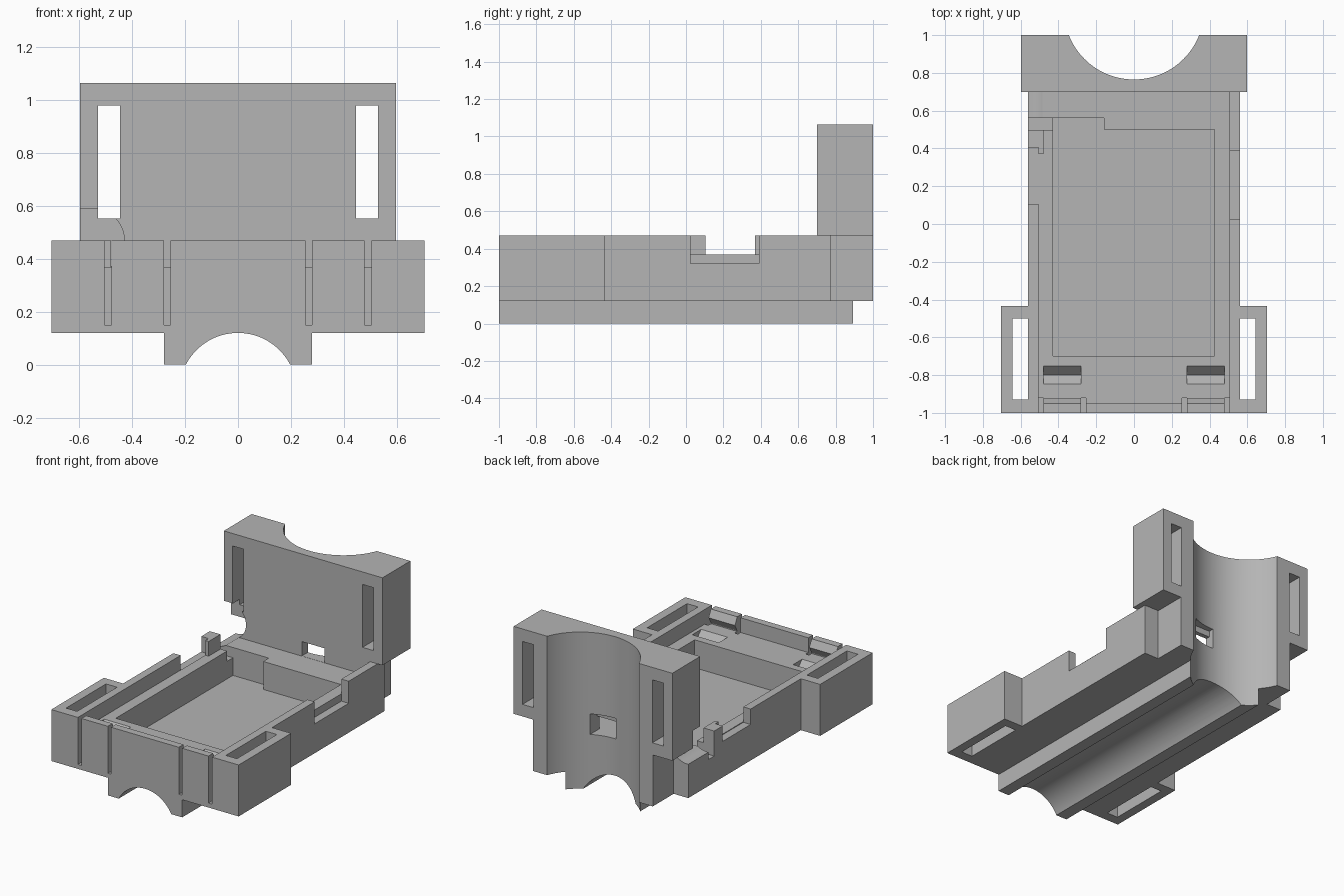
import bpy, bmesh, math
from mathutils import Matrix, Vector

old = bpy.data.objects.get("Cube")
if old:
    bpy.data.objects.remove(old, do_unlink=True)

grey = bpy.data.materials.new("plain_grey")
grey.use_nodes = True
grey.diffuse_color = (0.46, 0.46, 0.46, 1)
grey.node_tree.nodes["Principled BSDF"].inputs["Base Color"].default_value = (0.46, 0.46, 0.46, 1)


def make(name, bm):
    bmesh.ops.recalc_face_normals(bm, faces=bm.faces)
    mesh = bpy.data.meshes.new(name)
    bm.to_mesh(mesh)
    bm.free()
    mesh.materials.append(grey)
    ob = bpy.data.objects.new(name, mesh)
    bpy.context.collection.objects.link(ob)
    return ob


def box(name, x, y, z):
    """Box from its (min, max) range on each axis."""
    bm = bmesh.new()
    size = Vector((x[1] - x[0], y[1] - y[0], z[1] - z[0]))
    mid = Vector((sum(x), sum(y), sum(z))) / 2
    bmesh.ops.create_cube(bm, size=1, matrix=Matrix.Translation(mid) @ Matrix.Diagonal(size).to_4x4())
    return make(name, bm)


def cylinder(name, centre, radius, length, axis, sides=96):
    bm = bmesh.new()
    turn = Matrix.Rotation(math.pi / 2, 4, "X") if axis == "Y" else Matrix.Identity(4)
    bmesh.ops.create_cone(bm, cap_ends=True, segments=sides, radius1=radius, radius2=radius,
                          depth=length, matrix=Matrix.Translation(centre) @ turn)
    return make(name, bm)


def prism(name, profile, x):
    """Extrude a (y, z) profile along x."""
    bm = bmesh.new()
    face = bm.faces.new([bm.verts.new((x[0], y, z)) for y, z in profile])
    out = bmesh.ops.extrude_face_region(bm, geom=[face], use_keep_orig=True)
    verts = [v for v in out["geom"] if isinstance(v, bmesh.types.BMVert)]
    bmesh.ops.translate(bm, verts=verts, vec=(x[1] - x[0], 0, 0))
    return make(name, bm)


def combine(tool, operation):
    tool.hide_render = True
    mod = case.modifiers.new(tool.name, "BOOLEAN")
    mod.operation, mod.solver, mod.object = operation, "EXACT", tool
    bpy.context.view_layer.objects.active = case
    bpy.ops.object.modifier_apply(modifier=mod.name)
    bpy.data.objects.remove(tool, do_unlink=True)


def add(tool):
    combine(tool, "UNION")


def cut(tool):
    combine(tool, "DIFFERENCE")


def span(side, a, b):
    return tuple(sorted((side * a, side * b)))


# Solid masses: tray, strap flanges, keel and upright mount
case = box("mounting_case", (-.56, .56), (-1, .775), (.12, .47))
add(box("strap_flanges", (-.705, .705), (-1, -.435), (.12, .47)))
add(box("keel", (-.28, .28), (-1, 1), (0, .15)))
add(box("rear_post", (-.45, .45), (.74, 1), (.12, .5)))
add(box("upright_mount", (-.597, .597), (.7, 1), (.47, 1.065)))

# Tube channels under the tray and behind the upright
cut(cylinder("lower_tube", (0, 0, -.102), .222, 3, "Y"))
cut(cylinder("rear_tube", (0, 1.136, .5), .371, 3, "Z", 128))

# Lid seat and main cavity
cut(box("lid_seat", (-.505, .505), (-.95, .7), (.37, .6)))
cut(box("cavity", (-.43, .425), (-.7, .5), (.18, .6)))
cut(box("cavity_corner", (-.43, -.16), (.4, .56), (.18, .6)))

# Side wall openings
cut(box("left_opening", (.505, .7), (.025, .39), (.32, .6)))
cut(box("right_opening", (-.7, -.505), (.105, .405), (.365, .6)))

# Wire guide post, exit slot and rounded passage
add(box("wire_post", (-.53, -.48), (.405, .52), (.35, .47)))
add(box("wire_post_lip", (-.505, -.48), (.37, .45), (.35, .47)))
cut(box("wire_slot", (-.7, -.42), (.497, .56), (.3, .6)))
cut(cylinder("wire_passage", (-.55, .6375, .47), .12, .275, "Y", 64))
cut(box("wire_passage_side", (-.7, -.55), (.5, .775), (.35, .59)))

# Lid catch window through the upright
cut(box("catch_window", (-.01, .16), (.65, .95), (.371, .469)))
cut(box("catch_pocket", (-.01, .16), (.73, .95), (.371, .51)))

for side in (-1, 1):
    # Strap slots in the flanges and the upright
    cut(box("flange_slot", span(side, .56, .643), (-.93, -.5), (0, .6)))
    cut(box("upright_slot", span(side, .447, .53), (.6, 1.1), (.552, .98)))
    # Snap tabs: ridge, finger gaps and lid hook groove
    add(prism("snap_ridge", [(-.96, .375), (-.95, .375), (-.925, .42), (-.95, .468), (-.96, .468)],
              span(side, .28, .478)))
    for inner, outer in ((.255, .28), (.478, .505)):
        cut(box("finger_gap", span(side, inner, outer), (-1.1, -.922), (.15, .6)))
    cut(prism("hook_groove", [(-.85, .372), (-.8, .32), (-.75, .372)], span(side, .28, .48)))

# Smooth the tube channels, keep the edges crisp
bpy.ops.object.select_all(action="DESELECT")
case.select_set(True)
bpy.context.view_layer.objects.active = case
bpy.ops.object.shade_smooth_by_angle(angle=math.radians(25))
